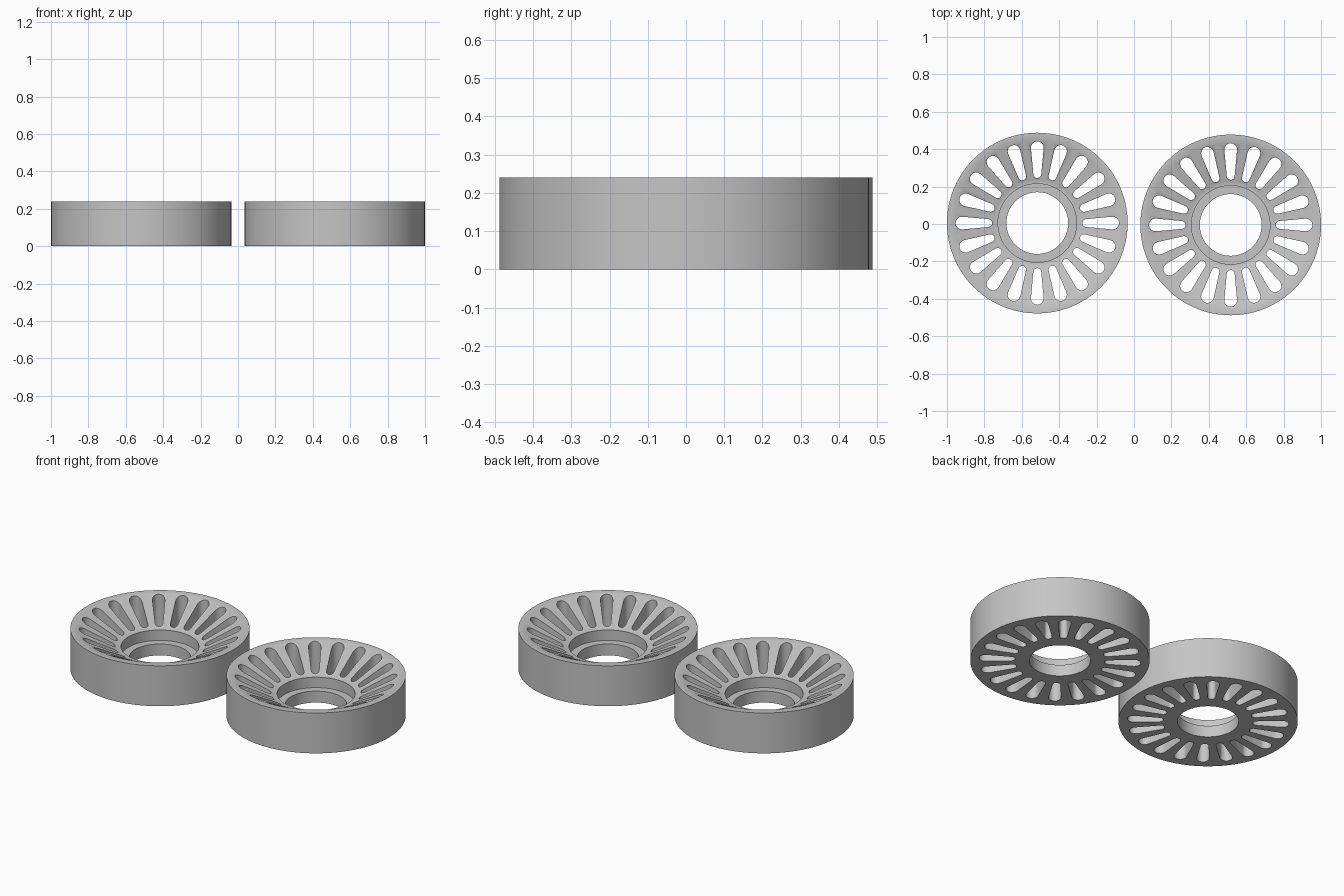
import bpy, bmesh
from math import pi, sin, cos, asin
from mathutils import Matrix, Vector

cube = bpy.data.objects.get("Cube")
if cube:
    bpy.data.objects.remove(cube, do_unlink=True)

SEGMENTS = 96
SLOTS = 20

grey = bpy.data.materials.new("light_grey")
grey.use_nodes = True
colour = (0.56, 0.56, 0.56, 1)
grey.diffuse_color = colour
grey.node_tree.nodes["Principled BSDF"].inputs["Base Color"].default_value = colour


def make_object(name, bm):
    bmesh.ops.recalc_face_normals(bm, faces=bm.faces[:])
    mesh = bpy.data.meshes.new(name)
    bm.to_mesh(mesh)
    bm.free()
    obj = bpy.data.objects.new(name, mesh)
    bpy.context.collection.objects.link(obj)
    return obj


def lathe(name, profile):
    """Revolve a closed (radius, height) profile around z."""
    bm = bmesh.new()
    rings = [[bm.verts.new((r * cos(2 * pi * i / SEGMENTS), r * sin(2 * pi * i / SEGMENTS), z))
              for r, z in profile] for i in range(SEGMENTS)]
    n = len(profile)
    for i in range(SEGMENTS):
        a, b = rings[i], rings[(i + 1) % SEGMENTS]
        for j in range(n):
            k = (j + 1) % n
            bm.faces.new((a[j], b[j], b[k], a[k]))
    return make_object(name, bm)


def slot_outline(inner, inner_r, outer, outer_r, steps=8):
    """Tapered slot along +x with round ends."""
    tilt = asin((outer_r - inner_r) / (outer - inner))
    half = pi / 2 + tilt
    points = []
    for i in range(steps + 1):
        a = -half + 2 * half * i / steps
        points.append((outer + outer_r * cos(a), outer_r * sin(a)))
    for i in range(steps + 1):
        a = half + 2 * (pi - half) * i / steps
        points.append((inner + inner_r * cos(a), inner_r * sin(a)))
    return points


def slot_cutter():
    bm = bmesh.new()
    outline = slot_outline(0.262, 0.021, 0.403, 0.034)
    for s in range(SLOTS):
        turn = Matrix.Rotation(2 * pi * s / SLOTS, 4, "Z")
        face = bm.faces.new([bm.verts.new(turn @ Vector((x, y, -0.1))) for x, y in outline])
        extruded = bmesh.ops.extrude_face_region(bm, geom=[face])["geom"]
        top = [v for v in extruded if isinstance(v, bmesh.types.BMVert)]
        bmesh.ops.translate(bm, verts=top, vec=(0, 0, 0.5))
    cutter = make_object("slot_cutter", bm)
    cutter.hide_render = True
    return cutter


# Dished wheel: flat base, outer wall, rim, sloping bowl, stepped hub recess and bore
PROFILE = [(0.165, 0), (0.483, 0), (0.483, 0.24), (0.44, 0.24),
           (0.23, 0.13), (0.21, 0.13), (0.21, 0.068), (0.165, 0.068)]

cutter = slot_cutter()
for name, x, y in (("left_slotted_wheel", 0.517, -0.005), ("right_slotted_wheel", -0.517, 0.005)):
    wheel = lathe(name, PROFILE)
    wheel.data.materials.append(grey)

    # Radial slots through the bowl
    cut = wheel.modifiers.new("slots", "BOOLEAN")
    cut.operation = "DIFFERENCE"
    cut.solver = "EXACT"
    cut.object = cutter
    bpy.ops.object.select_all(action="DESELECT")
    bpy.context.view_layer.objects.active = wheel
    wheel.select_set(True)
    bpy.ops.object.modifier_apply(modifier=cut.name)
    bpy.ops.object.shade_smooth_by_angle(angle=pi / 6)
    wheel.location = (x, y, 0)

bpy.data.objects.remove(cutter, do_unlink=True)
